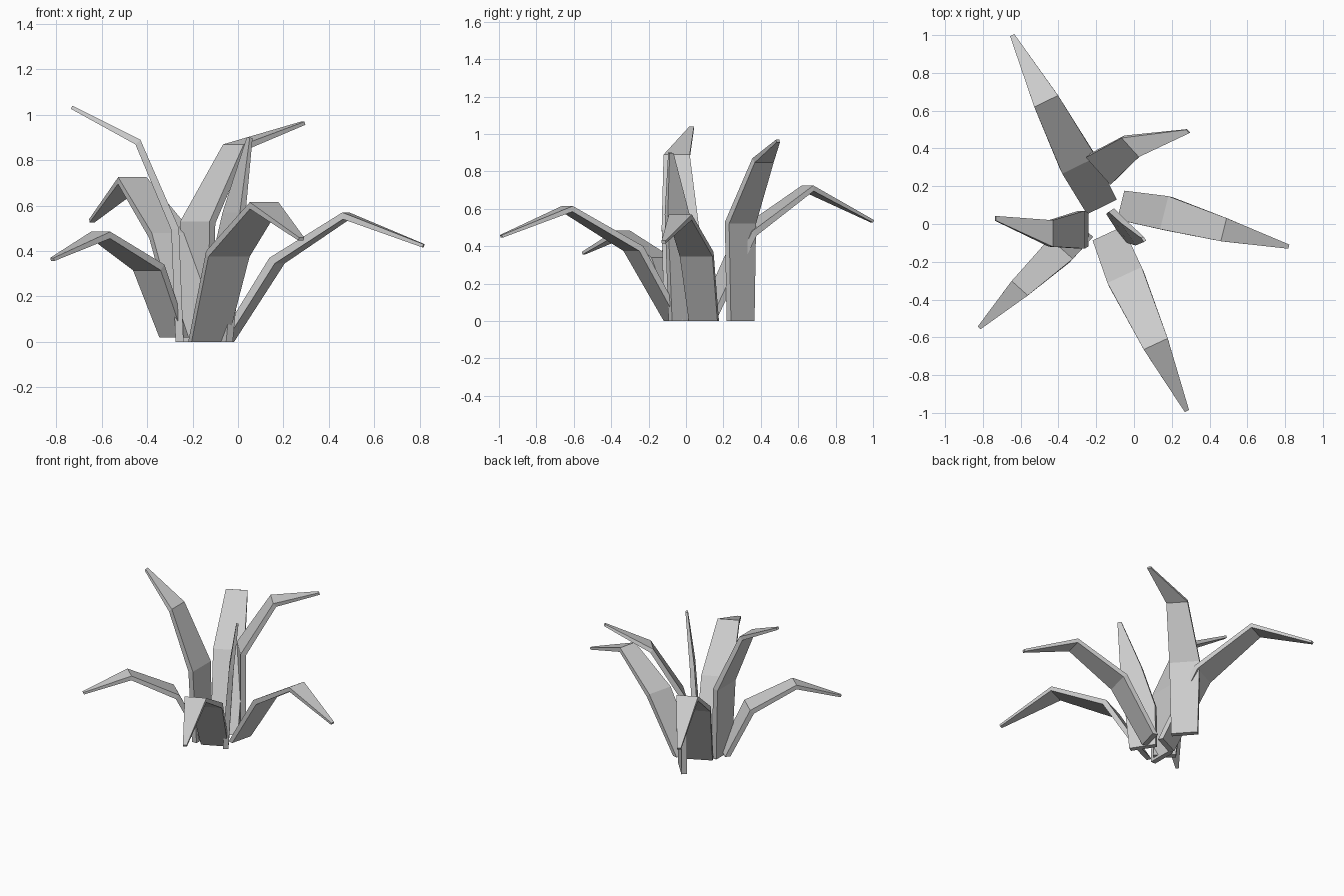
import bpy
import bmesh
from math import cos, sin, radians
from mathutils import Vector

default_cube = bpy.data.objects.get("Cube")
if default_cube:
    bpy.data.objects.remove(default_cube, do_unlink=True)

# One flat grey for the whole plant
grey = bpy.data.materials.new("leaf grey")
grey.use_nodes = True
colour = (0.6, 0.6, 0.6, 1)
grey.diffuse_color = colour
grey.node_tree.nodes["Principled BSDF"].inputs["Base Color"].default_value = colour

# Shared taper from the root to the tip
WIDTHS = (0.175, 0.2, 0.14, 0.025)
THICKNESS = (0.035, 0.035, 0.03, 0.015)
UP = Vector((0, 0, 1))


def make_leaf(name, width_angle, width_scale, spine):
    """Sweep a thin tapering rectangle along a bent spine."""
    points = [Vector(p) for p in spine]
    last = len(points) - 1
    angle = radians(width_angle)
    across = Vector((cos(angle), sin(angle), 0))
    outward = points[last] - points[0]
    if across.dot(UP.cross(outward)) < 0:
        across.negate()

    bm = bmesh.new()
    rings = []
    for i, centre in enumerate(points):
        # Mitre each bend, keeping the root cut level with the ground
        before = (centre - points[max(i - 1, 0)]).normalized()
        after = (points[min(i + 1, last)] - centre).normalized()
        tangent = UP if i == 0 else (before + after).normalized()
        under = -tangent.cross(across).normalized() * THICKNESS[i]
        half = across * WIDTHS[i] * width_scale / 2
        corners = (centre - half, centre + half,
                   centre + half + under, centre - half + under)
        rings.append([bm.verts.new(c) for c in corners])

    # Side walls between neighbouring sections, then the two end caps
    for lower, upper in zip(rings, rings[1:]):
        for k in range(4):
            n = (k + 1) % 4
            bm.faces.new((lower[k], lower[n], upper[n], upper[k]))
    bm.faces.new(rings[0])
    bm.faces.new(rings[last])
    bmesh.ops.recalc_face_normals(bm, faces=bm.faces)

    mesh = bpy.data.meshes.new(name)
    bm.to_mesh(mesh)
    bm.free()
    mesh.materials.append(grey)
    leaf = bpy.data.objects.new(name, mesh)
    bpy.context.collection.objects.link(leaf)
    return leaf


# Leaves fanning out around the root: width angle, width scale, spine
make_leaf("long_back_leaf", 26, 1,
          [(-.17, .09, 0), (-.29, .31, .48), (-.465, .65, .725), (-.645, 1, .54)])
make_leaf("tall_back_leaf", -48, 0.97,
          [(-.19, .28, 0), (-.19, .28, .53), (-.02, .405, .87), (.285, .49, .97)])
make_leaf("tall_right_leaf", 90, 1,
          [(-.24, -.03, 0), (-.26, -.03, .5), (-.43, -.05, .89), (-.73, .03, 1.04)])
make_leaf("long_left_leaf", 76, 0.9,
          [(-.07, .1, 0), (.16, .06, .37), (.475, -.03, .57), (.82, -.12, .43)])
make_leaf("low_right_leaf", -42, 0.82,
          [(-.27, -.02, .02), (-.385, -.13, .34), (-.605, -.34, .485), (-.82, -.55, .37)])
make_leaf("long_front_leaf", 25, 1,
          [(-.14, -.05, 0), (-.05, -.27, .4), (.115, -.635, .615), (.28, -.99, .46)])
make_leaf("upright_centre_leaf", -57, 1,
          [(-.1, -.02, 0), (-.08, -.02, .28), (-.03, -.055, .57), (.045, -.085, .9)])
